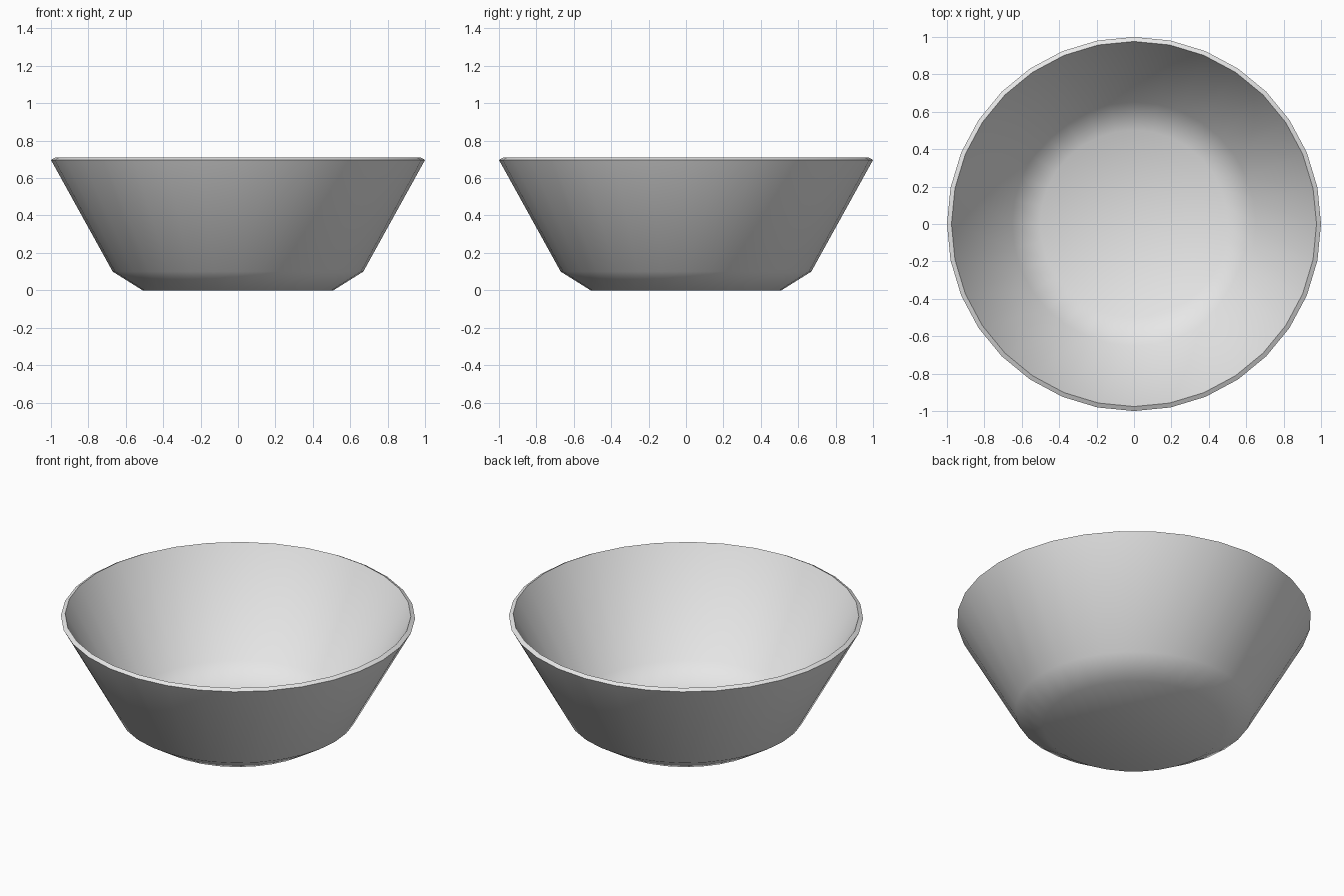
import bpy, bmesh, math

if "Cube" in bpy.data.objects:
    bpy.data.objects.remove(bpy.data.objects["Cube"])

SEGMENTS = 32

# Ceramic colour
grey = bpy.data.materials.new("light grey")
grey.diffuse_color = (0.8, 0.8, 0.8, 1)
grey.use_nodes = True
grey.node_tree.nodes["Principled BSDF"].inputs["Base Color"].default_value = grey.diffuse_color

# Closed wall profile (radius, height): outside from base to rim, then back down inside
profile = [(0, 0), (0.51, 0), (0.67, 0.10), (1.0, 0.697),
           (0.976, 0.71), (0.652, 0.122), (0.502, 0.027), (0, 0.027)]

# Bowl: the profile lathed around z
bm = bmesh.new()
verts = [bm.verts.new((r, 0, z)) for r, z in profile]
edges = [bm.edges.new(pair) for pair in zip(verts, verts[1:])]
bmesh.ops.spin(bm, geom=verts + edges, cent=(0, 0, 0), axis=(0, 0, 1),
               angle=math.tau, steps=SEGMENTS, use_duplicate=False)
bmesh.ops.remove_doubles(bm, verts=bm.verts, dist=1e-4)
bmesh.ops.recalc_face_normals(bm, faces=bm.faces)
mesh = bpy.data.meshes.new("bowl")
bm.to_mesh(mesh)
bm.free()
mesh.materials.append(grey)

bowl = bpy.data.objects.new("bowl", mesh)
bpy.context.collection.objects.link(bowl)

# Smooth walls with a crisp rim
bpy.context.view_layer.objects.active = bowl
bowl.select_set(True)
bpy.ops.object.shade_smooth_by_angle(angle=math.radians(45))
